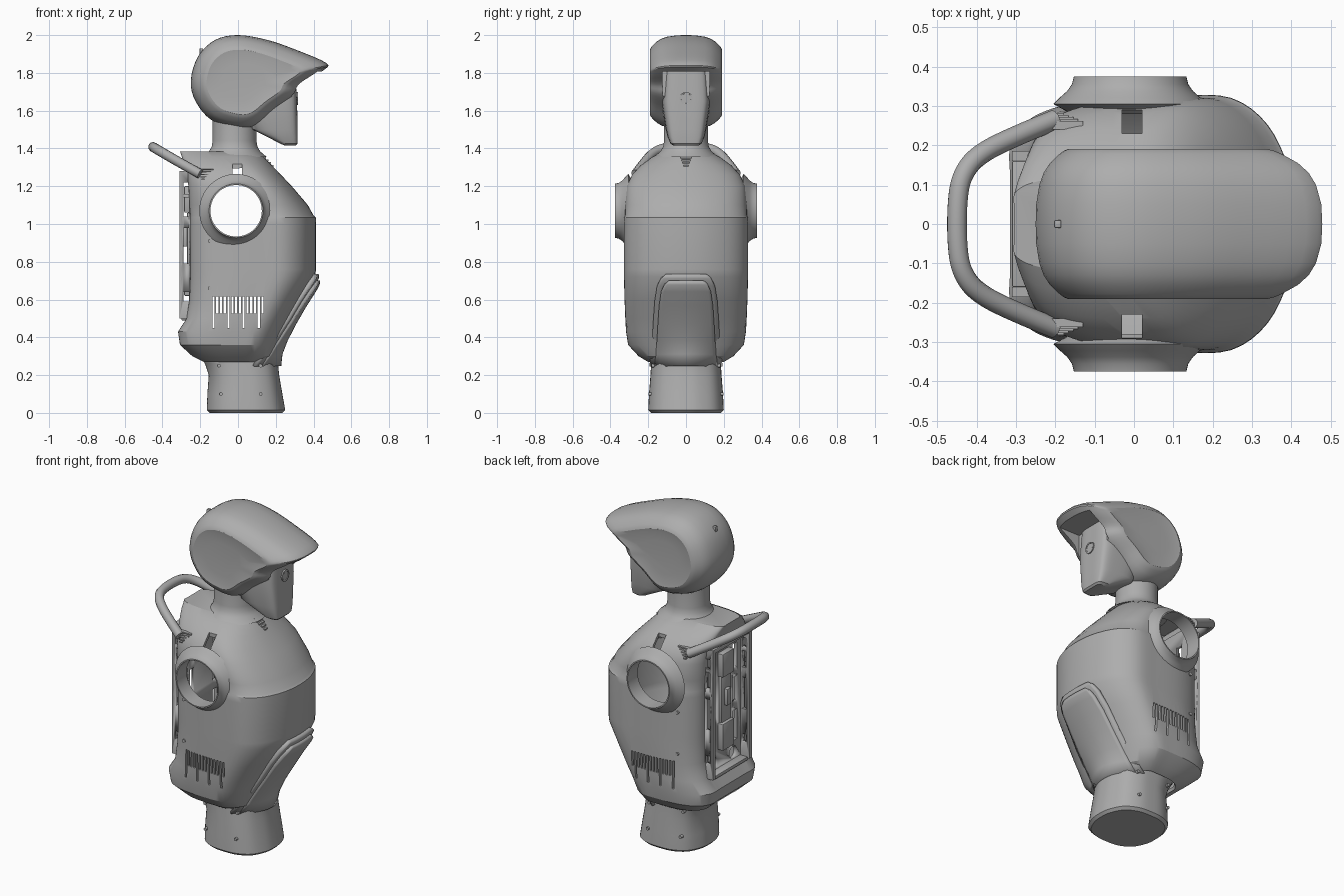
import bpy, bmesh, math
from mathutils import Vector, Matrix

cube = bpy.data.objects.get("Cube")
if cube:
    bpy.data.objects.remove(cube, do_unlink=True)


def material(name, value):
    m = bpy.data.materials.new(name)
    m.use_nodes = True
    col = (value, value, value, 1)
    m.diffuse_color = col
    m.node_tree.nodes["Principled BSDF"].inputs["Base Color"].default_value = col
    return m


GREY = material("mid grey", 0.42)


def activate(ob):
    bpy.ops.object.select_all(action='DESELECT')
    ob.select_set(True)
    bpy.context.view_layer.objects.active = ob


def finish(name, bm, smooth=True):
    bmesh.ops.recalc_face_normals(bm, faces=bm.faces)
    me = bpy.data.meshes.new(name)
    bm.to_mesh(me)
    bm.free()
    me.materials.append(GREY)
    ob = bpy.data.objects.new(name, me)
    bpy.context.collection.objects.link(ob)
    if smooth:
        activate(ob)
        bpy.ops.object.shade_smooth_by_angle(angle=math.radians(28))
    return ob


def spline(pts, n=4):
    """Closed smooth loop through the points."""
    out, k = [], len(pts)
    for i in range(k):
        a, b, c, d = (Vector(pts[(i + j) % k]) for j in (-1, 0, 1, 2))
        for s in range(n):
            t = s / n
            out.append(b + (c - a) * t / 2 + (a - b * 2.5 + c * 2 - d / 2) * t * t
                       + ((b - c) * 1.5 + (d - a) / 2) * t ** 3)
    return out


def loft(name, rings, start=True, end=True, closed=True):
    bm = bmesh.new()
    rows = [[bm.verts.new(p) for p in r] for r in rings]
    n = len(rows[0])
    for a, b in zip(rows, rows[1:]):
        for i in range(n if closed else n - 1):
            j = (i + 1) % n
            bm.faces.new((a[i], a[j], b[j], b[i]))
    if start:
        bm.faces.new(rows[0])
    if end:
        bm.faces.new(rows[-1])
    return finish(name, bm)


def section(half, z, xb, xf, w):
    """Horizontal ring from a half outline, mirrored across y."""
    pts = half + [(u, -v) for u, v in half[-2:0:-1]]
    return [(xb + (xf - xb) * p.x, w * p.y, z) for p in spline(pts)]


def apply(ob, kind, **settings):
    mod = ob.modifiers.new(kind.title(), kind)
    for k, v in settings.items():
        setattr(mod, k, v)
    activate(ob)
    bpy.ops.object.modifier_apply(modifier=mod.name)


def cut(ob, cutter):
    cutter.hide_render = True
    apply(ob, 'BOOLEAN', operation='DIFFERENCE', solver='EXACT', object=cutter)
    bpy.data.objects.remove(cutter, do_unlink=True)


def boxes(name, specs, bevel=0):
    """One object of boxes, each given by x, y and z ranges."""
    bm = bmesh.new()
    for lo_hi in specs:
        mid = [(a + b) / 2 for a, b in lo_hi]
        size = [b - a for a, b in lo_hi]
        bmesh.ops.create_cube(bm, size=1, matrix=Matrix.Translation(mid) @ Matrix.Diagonal(size + [1]))
    if bevel:
        bmesh.ops.bevel(bm, geom=bm.edges[:], offset=bevel, segments=2, affect='EDGES', profile=0.5)
    return finish(name, bm)


def cylinders(name, centres, r, depth, axis):
    bm = bmesh.new()
    for c in centres:
        rot = Vector((0, 0, 1)).rotation_difference(Vector(axis)).to_matrix().to_4x4()
        bmesh.ops.create_cone(bm, cap_ends=True, segments=40, radius1=r, radius2=r, depth=depth,
                              matrix=Matrix.Translation(c) @ rot)
    return finish(name, bm)


# Torso shell
TORSO = [(0, 0), (0, .36), (0, .62), (.06, .8), (.16, .91), (.32, .98), (.55, 1),
         (.75, .98), (.89, .77), (.975, .4), (1, 0)]
torso = loft("torso_shell", [section(TORSO, *r) for r in (
    (.27, -.18, .14, .2), (.3, -.24, .195, .25), (.36, -.305, .22, .305), (.43, -.315, .25, .316),
    (.5, -.27, .285, .32), (.6, -.255, .34, .324), (.72, -.25, .408, .327), (.76, -.25, .413, .327),
    (1.0, -.25, .413, .327), (1.035, -.25, .412, .326), (1.045, -.25, .40, .321), (1.1, -.255, .37, .32),
    (1.2, -.26, .285, .313), (1.26, -.268, .228, .285), (1.31, -.28, .18, .24),
    (1.355, -.295, .135, .178), (1.385, -.305, .1, .12))], start=False)
apply(torso, 'SOLIDIFY', thickness=0.018, offset=-1)

ARM = Vector((-.01, 0, 1.07))
cut(torso, cylinders("arm_cutter", [ARM], .145, 1, (0, 1, 0)))
cut(torso, boxes("back_cutter", [((-.5, -.19), (-.165, .165), (.5, 1.27))]))
cut(torso, boxes("side_vent_cutter", [
    ((x - .0055, x + .0055), (-.5, .5), (.45 if i % 4 == 0 else .525, .615))
    for i, x in enumerate([-.13 + .02 * k for k in range(14)])]))
cut(torso, boxes("shoulder_hole_cutter", [
    ((-.03, .02), sorted((s * .23, s * .29)), (1.15, 1.5)) for s in (-1, 1)]))
activate(torso)
bpy.ops.object.shade_smooth_by_angle(angle=math.radians(28))

# Arm sockets: flared collars turned around the y axis
COLLAR = [(.195, .305), (.178, .322), (.16, .338), (.148, .355), (.143, .375),
          (.136, .375), (.136, .28), (.15, .28)]
for side, label in ((-1, "near"), (1, "far")):
    loft("arm_socket_" + label, [
        [ARM + Vector((r * math.cos(a), side * y, r * math.sin(a)))
         for a in [math.tau * k / 64 for k in range(64)]] for r, y in COLLAR + COLLAR[:1]],
        start=False, end=False)

# Neck
loft("neck", [[(-.018 + r * math.cos(math.tau * k / 48), r * math.sin(math.tau * k / 48), z)
               for k in range(48)]
              for r, z in ((.17, 1.355), (.135, 1.385), (.121, 1.41), (.116, 1.44), (.116, 1.58))])

# Helmet: side profile scaled across the width
PROFILE = [(.468, 1.852), (.3, 1.925), (.15, 1.976), (0, 2), (-.12, 1.975), (-.21, 1.89), (-.25, 1.76),
           (-.225, 1.65), (-.14, 1.55), (0, 1.505), (.1, 1.52), (.2, 1.6), (.31, 1.68),
           (.345, 1.74), (.45, 1.812)]
outline = spline(PROFILE)
half = [(.05, .995), (.1, .965), (.13, .925), (.155, .865), (.178, .775), (.186, .735), (.191, .69),
        (.188, .62), (.184, .4)]
slices = [(-y, s) for y, s in half[::-1]] + [(0, 1)] + half
helmet = loft("helmet", [[(.02 + (p.x - .02) * s, y, 1.75 + (p.y - 1.75) * s) for p in outline]
                         for y, s in slices])
cut(helmet, boxes("visor_cutter", [((.285, .6), (-.125, .125), (1.4, 1.808))]))
activate(helmet)
bpy.ops.object.shade_smooth_by_angle(angle=math.radians(28))

# Face and lens
FACE = [(0, 0), (0, .75), (.2, 1), (.6, 1), (.9, .9), (.99, .6), (1, 0)]
loft("face", [section(FACE, *r) for r in (
    (1.415, .25, .305, .065), (1.425, .225, .314, .08), (1.46, .16, .316, .095), (1.5, .08, .316, .105),
    (1.65, .02, .312, .128), (1.815, .02, .302, .118))])
lens_ring = cylinders("lens_ring", [(.311, 0, 1.665)], .034, .014, (1, 0, 0))
cut(lens_ring, cylinders("lens_cutter", [(.325, 0, 1.665)], .026, .02, (1, 0, 0)))

# Helmet slots
boxes("helmet_slots", [((.06, .11), sorted((s * .158, s * .166)), (1.928, 1.942)) for s in (-1, 1)]
      + [((-.203, -.185), (-.01, .01), (1.89, 1.93))], .003)

# Carry handle
curve = bpy.data.curves.new("carry_handle", 'CURVE')
curve.dimensions = '3D'
curve.bevel_depth = .026
curve.bevel_resolution = 3
curve.use_fill_caps = True
arm = [(-.2, .265, 1.265), (-.3, .225, 1.32), (-.4, .175, 1.378), (-.44, .12, 1.402), (-.45, .05, 1.408)]
path = arm + [(x, -y, z) for x, y, z in arm[::-1]]
sp = curve.splines.new('NURBS')
sp.points.add(len(path) - 1)
for p, co in zip(sp.points, path):
    p.co = (*co, 1)
sp.use_endpoint_u = True
sp.order_u = 3
handle = bpy.data.objects.new("carry_handle", curve)
bpy.context.collection.objects.link(handle)
activate(handle)
bpy.ops.object.convert(target='MESH')
handle = bpy.context.object
handle.data.materials.clear()
handle.data.materials.append(GREY)
bpy.ops.object.shade_smooth_by_angle(angle=math.radians(50))

# Back panel: slotted plate, rails and raised centre blocks
plate = boxes("back_plate", [((-.25, -.23), (-.185, .185), (.48, 1.29))])
cut(plate, boxes("plate_slot_cutter", [
    ((-.3, -.2), sorted((s * .085, s * .13)), zr) for s in (-1, 1)
    for zr in ((.62, .8), (.85, 1.0), (1.05, 1.2))]))
cut(plate, cylinders("plate_hole_cutter", [(-.24, s * .09, .55) for s in (-1, 1)], .035, .1, (1, 0, 0)))
rails = boxes("back_rails", [((-.31, -.24), sorted((s * .16, s * .185)), (.5, 1.28)) for s in (-1, 1)])
cut(rails, boxes("rail_cutter", [((-.288, -.26), (-.3, .3), zr)
                                 for zr in ((.59, .64), (.79, .98), (1.04, 1.14), (1.16, 1.22))]))
boxes("back_end_caps", [((-.31, -.24), (-.16, .16), (1.255, 1.28)),
                        ((-.3, -.24), (-.16, .16), (.49, .51))], .004)
boxes("back_blocks", [((-.285, -.24), (-.055, .055), zr) for zr in ((.62, .78), (1.06, 1.2))]
      + [((-.27, -.24), (-.045, .045), (.78, 1.06)), ((-.29, -.24), (-.02, .02), (.88, .98))], .006)

# Waist
WAIST = [(0, 0), (.02, .35), (.12, .75), (.3, .96), (.5, 1), (.7, .96), (.88, .75), (.98, .35), (1, 0)]
waist = loft("waist", [section(WAIST, *r) for r in (
    (0, -.15, .235, .185), (.015, -.165, .25, .2), (.1, -.162, .235, .196), (.2, -.155, .218, .188),
    (.26, -.175, .212, .185), (.32, -.21, .215, .182), (.4, -.265, .235, .178), (.45, -.285, .25, .17))],
    end=False)
apply(waist, 'SOLIDIFY', thickness=0.015, offset=-1)


# Front apron with a raised inner panel
def apron(name, scale, lift, thickness):
    rows = ((.25, .214, .184, .13), (.32, .221, .176, .085), (.4, .25, .172, .055), (.5, .298, .168, .035),
            (.6, .352, .162, .028), (.68, .4, .15, .02), (.715, .418, .132, .014), (.735, .42, .105, .01))
    ob = loft(name, [[(xf - drop * (t * scale) ** 2 + lift, w * scale * t, .25 + (z - .25) * (scale + 1) / 2)
                      for t in [k / 8 - 1 for k in range(17)]] for z, xf, w, drop in rows],
              start=False, end=False, closed=False)
    apply(ob, 'SOLIDIFY', thickness=thickness, offset=0)


apron("front_apron", 1, -.005, .03)
apron("apron_panel", .86, 0, .03)

# Chest and shoulder louvres
louvres = []
for k in range(5):
    z = 1.365 - .014 * k
    x = .125 + .014 * k
    louvres.append(((x - .02, x + .008), (-.036 + .006 * k, .036 - .006 * k), (z - .004, z + .004)))
    for s in (-1, 1):
        louvres.append(((-.21 + .004 * k, -.13 - .012 * k), sorted((s * .24, s * (.262 + .005 * k))),
                        (1.285 - .013 * k, 1.292 - .013 * k)))
boxes("louvres", louvres)

# Bolts
cylinders("waist_bolts", [(x, s * y, z) for s in (-1, 1) for x, y, z in
                          ((-.09, .175, .1), (.12, .188, .1), (-.1, .165, .25), (.12, .172, .25))],
          .009, .02, (0, 1, 0))
cylinders("torso_bolts", [(-.15, s * y, z) for s in (-1, 1) for y, z in ((.298, .66), (.298, .91))],
          .01, .012, (0, 1, 0))
